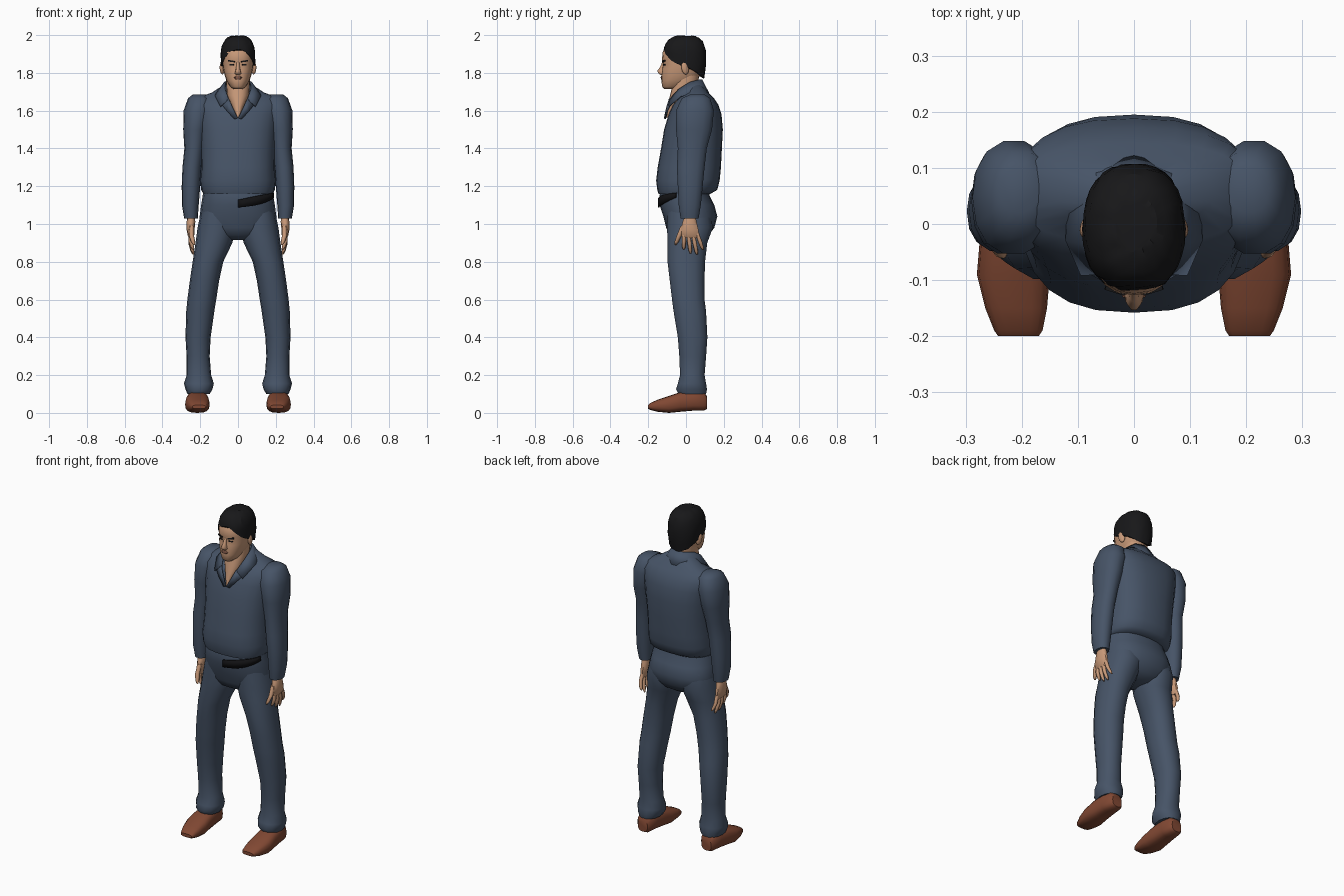
import bpy, bmesh, math, random
from mathutils import Vector

random.seed(4)
if "Cube" in bpy.data.objects:
    bpy.data.objects.remove(bpy.data.objects["Cube"])


def material(name, rgb):
    m = bpy.data.materials.new(name)
    m.use_nodes = True
    m.diffuse_color = (*rgb, 1)
    m.node_tree.nodes["Principled BSDF"].inputs["Base Color"].default_value = (*rgb, 1)
    return m


CLOTH = material("slate_blue_cloth", (0.062, 0.088, 0.135))
SKIN = material("tan_skin", (0.58, 0.32, 0.19))
HAIR = material("black_hair", (0.009, 0.009, 0.01))
LEATHER = material("brown_leather", (0.22, 0.065, 0.033))
BELT = material("black_belt", (0.006, 0.006, 0.007))
LIPS = material("dark_lips", (0.2, 0.09, 0.06))


def section(w, front, back, a, n):
    """Point on a rounded-box outline; w is the half width."""
    c, s = math.cos(a), math.sin(a)
    x = math.copysign(abs(c) ** (2 / n), c) * w
    y = math.copysign(abs(s) ** (2 / n), s) * (back - front) / 2
    return x, y + (back + front) / 2


def skin_rows(name, rows, mat, closed=True, mirror=False, angle=50, thick=0):
    """Joins rows of points into one smooth surface."""
    bm = bmesh.new()
    vs = [[bm.verts.new(p) for p in row] for row in rows]
    n = len(rows[0])
    for r0, r1 in zip(vs, vs[1:]):
        for i in range(n if closed else n - 1):
            j = (i + 1) % n
            bm.faces.new((r0[i], r0[j], r1[j], r1[i]))
    if closed:
        bm.faces.new(vs[0])
        bm.faces.new(vs[-1])
    bmesh.ops.recalc_face_normals(bm, faces=bm.faces)
    me = bpy.data.meshes.new(name)
    bm.to_mesh(me)
    bm.free()
    me.materials.append(mat)
    ob = bpy.data.objects.new(name, me)
    bpy.context.collection.objects.link(ob)
    if thick:
        ob.modifiers.new("thickness", "SOLIDIFY").thickness = thick
    if mirror:
        ob.modifiers.new("mirror", "MIRROR")
    bpy.ops.object.select_all(action="DESELECT")
    ob.select_set(True)
    bpy.context.view_layer.objects.active = ob
    bpy.ops.object.shade_smooth_by_angle(angle=math.radians(angle))
    return ob


def turn(sides):
    return [2 * math.pi * i / sides for i in range(sides)]


def loft(name, rings, mat, n=2.3, sides=20, **kw):
    """Rings are height, half width, front, back."""
    rows = [[(*section(w, f, b, a, n), z) for a in turn(sides)] for z, w, f, b in rings]
    return skin_rows(name, rows, mat, **kw)


def limb(name, rings, mat, n=2.2, sides=14):
    """Mirrored limb; rings are height, outer x, inner x, front, back."""
    rows = []
    for z, o, i, f, b in rings:
        pts = [section((o - i) / 2, f, b, a, n) for a in turn(sides)]
        rows.append([(x + (o + i) / 2, y, z) for x, y in pts])
    return skin_rows(name, rows, mat, mirror=True)


def plate(name, centre, size, mat, tilt=0, yaw=0):
    bpy.ops.mesh.primitive_cube_add(size=1, location=centre, rotation=(0, tilt, yaw))
    ob = bpy.context.object
    ob.name = name
    ob.scale = size
    ob.data.materials.append(mat)


# Shirt body, with the loose hem hanging over the trousers
loft("shirt_body", [
    (1.16, .183, -.146, .13), (1.18, .195, -.152, .165), (1.23, .2, -.158, .178),
    (1.3, .195, -.15, .185), (1.4, .198, -.132, .19), (1.5, .205, -.116, .195),
    (1.58, .215, -.092, .188), (1.63, .225, -.07, .172), (1.67, .21, -.035, .145),
    (1.695, .14, 0, .118), (1.74, .07, .01, .085)], CLOTH, n=2.5, sides=24)

# Sleeves
limb("sleeve", [
    (1.685, .24, .17, .02, .1), (1.665, .265, .14, -.025, .13), (1.6, .288, .14, -.055, .15),
    (1.5, .29, .165, -.055, .14), (1.4, .284, .18, -.045, .112), (1.3, .294, .193, -.05, .1),
    (1.2, .298, .2, -.045, .09), (1.1, .297, .208, -.04, .08), (1.03, .285, .213, -.03, .068)],
    CLOTH)

# Trousers
loft("trouser_seat", [
    (1.2, .18, -.13, .12), (1.15, .187, -.14, .125), (1.1, .195, -.14, .15),
    (1.04, .203, -.12, .166), (.98, .2, -.105, .15), (.94, .14, -.085, .12),
    (.915, .06, -.04, .08)], CLOTH)
limb("trouser_leg", [
    (1.07, .195, .02, -.1, .13), (.98, .214, .01, -.103, .145), (.9, .225, .03, -.1, .115),
    (.8, .24, .078, -.1, .103), (.7, .255, .1, -.088, .1), (.6, .268, .115, -.076, .1),
    (.54, .274, .125, -.068, .108), (.4, .278, .145, -.045, .115), (.3, .272, .15, -.037, .108),
    (.2, .272, .142, -.033, .1), (.155, .286, .128, -.045, .108), (.125, .278, .135, -.055, .113),
    (.1, .268, .15, -.04, .108)], CLOTH)

# Belt end, wrapped round the left front of the waist
belt = []
for k in range(9):
    t = k / 8
    x, y = section(.2, -.149, .15, math.radians(-90 + 72 * t), 2.3)
    mid, half = 1.108 + .045 * t, .016 + .008 * math.sin(3 * t + .6)
    belt.append([(x, y, mid - half), (x, y, mid + half)])
skin_rows("belt", belt, BELT, closed=False, thick=.008)

# Neck and open-shirt chest wedge
loft("neck", [
    (1.565, .006, -.112, -.07), (1.62, .03, -.1, -.02), (1.68, .058, -.085, .05),
    (1.73, .062, -.072, .062), (1.79, .064, -.06, .07)], SKIN)

# Shirt collar, from nape to front point
top = [(0, .086, 1.765), (.05, .07, 1.765), (.073, .02, 1.752), (.07, -.04, 1.715), (.05, -.09, 1.66)]
low = [(0, .122, 1.695), (.08, .105, 1.69), (.12, .03, 1.69), (.122, -.03, 1.678), (.095, -.092, 1.625)]
skin_rows("collar", [top, low], CLOTH, closed=False, mirror=True, thick=.008)
skin_rows("lapel", [[(.05, -.09, 1.665), (.03, -.104, 1.62), (.002, -.117, 1.562)],
                    [(.085, -.086, 1.63), (.06, -.1, 1.6), (.02, -.112, 1.555)]],
          CLOTH, closed=False, mirror=True, thick=.006)

# Head and nose
loft("head", [
    (1.715, .025, -.115, -.05), (1.728, .042, -.127, 0), (1.76, .061, -.13, .05),
    (1.79, .071, -.129, .078), (1.82, .078, -.127, .088), (1.845, .081, -.121, .092),
    (1.87, .083, -.127, .094), (1.91, .082, -.124, .094), (1.945, .07, -.1, .08),
    (1.97, .04, -.07, .05)], SKIN)
loft("nose", [
    (1.858, .008, -.126, -.1), (1.83, .01, -.139, -.1), (1.81, .014, -.154, -.1),
    (1.797, .018, -.147, -.1), (1.788, .012, -.134, -.1)], SKIN, sides=10)
loft("lips", [
    (1.784, .012, -.131, -.11), (1.776, .024, -.135, -.11), (1.766, .014, -.133, -.11)],
    LIPS, sides=10)

# Eyes, brows and ears
for s in (-1, 1):
    plate("eye", (s * .032, -.114, 1.843), (.022, .008, .007), HAIR, yaw=s * .3)
    plate("brow", (s * .034, -.118, 1.862), (.036, .009, .008), HAIR, tilt=-s * .15, yaw=s * .3)
    bpy.ops.mesh.primitive_uv_sphere_add(segments=12, ring_count=8, location=(s * .084, -.005, 1.825))
    ear = bpy.context.object
    ear.name = "ear"
    ear.scale = (.012, .02, .034)
    ear.rotation_euler = (.2, 0, s * .3)
    ear.data.materials.append(SKIN)
    bpy.ops.object.shade_smooth()

# Hair cap with a hairline that drops from brow to nape
rows = []
STEPS = 9
for k in range(STEPS + 1):
    row = []
    for a in turn(32):
        s = math.sin(a)
        line = 1.84 - .07 * s if s > 0 else 1.84 + .085 * abs(s) ** 2
        z = line + (1.997 - line) * math.sin(k / STEPS * math.pi / 2)
        up = max(0, (z - 1.88) / .12)
        r = (1 - up ** 2.7) ** (1 / 2.7)
        r *= 1 - max(0, 1.84 - z) * 1.6 + random.uniform(-.02, .02)
        x, y = section(.091, -.122, .107, a, 2.3)
        row.append((x * r, y * r, z + random.uniform(-.003, .002)))
    rows.append(row)
skin_rows("hair", rows, HAIR, angle=25)

# Hands
limb("palm", [
    (1.05, .268, .228, -.005, .05), (1.01, .272, .226, -.02, .058), (.97, .272, .23, -.03, .068),
    (.935, .265, .232, -.025, .072), (.925, .258, .238, -.015, .065)], SKIN, sides=10)


def finger(name, start, end, r):
    a, b = Vector(start), Vector(end)
    rows = []
    for t, f in ((0, 1), (.5, 1), (.85, .85), (1, .4)):
        p = a.lerp(b, t) + Vector((.008 * math.sin(math.pi * t), 0, 0))
        rows.append([(p.x + r * f * math.cos(u), p.y + r * f * math.sin(u), p.z) for u in turn(8)])
    skin_rows(name, rows, SKIN, mirror=True)


for i, tip in enumerate(((-.012, .865), (.024, .845), (.058, .838), (.09, .862))):
    finger("finger", (.25, -.01 + .023 * i, .95), (.236, *tip), .011)
finger("thumb", (.245, -.015, .99), (.232, -.056, .89), .013)

# Shoes, lofted heel to toe: y, centre x, half width, bottom, top
rows = []
for y, cx, w, lo, hi in [
        (.11, .213, .032, .02, .09), (.095, .213, .045, .012, .112), (.04, .214, .054, .012, .118),
        (-.03, .215, .06, .006, .11), (-.09, .215, .065, 0, .09), (-.15, .21, .055, .006, .07),
        (-.19, .206, .043, .016, .052), (-.2, .206, .036, .022, .042)]:
    pts = [section(w, lo, hi, a, 2.8) for a in turn(16)]
    rows.append([(x + cx, y, z) for x, z in pts])
skin_rows("shoe", rows, LEATHER, mirror=True, angle=40)
